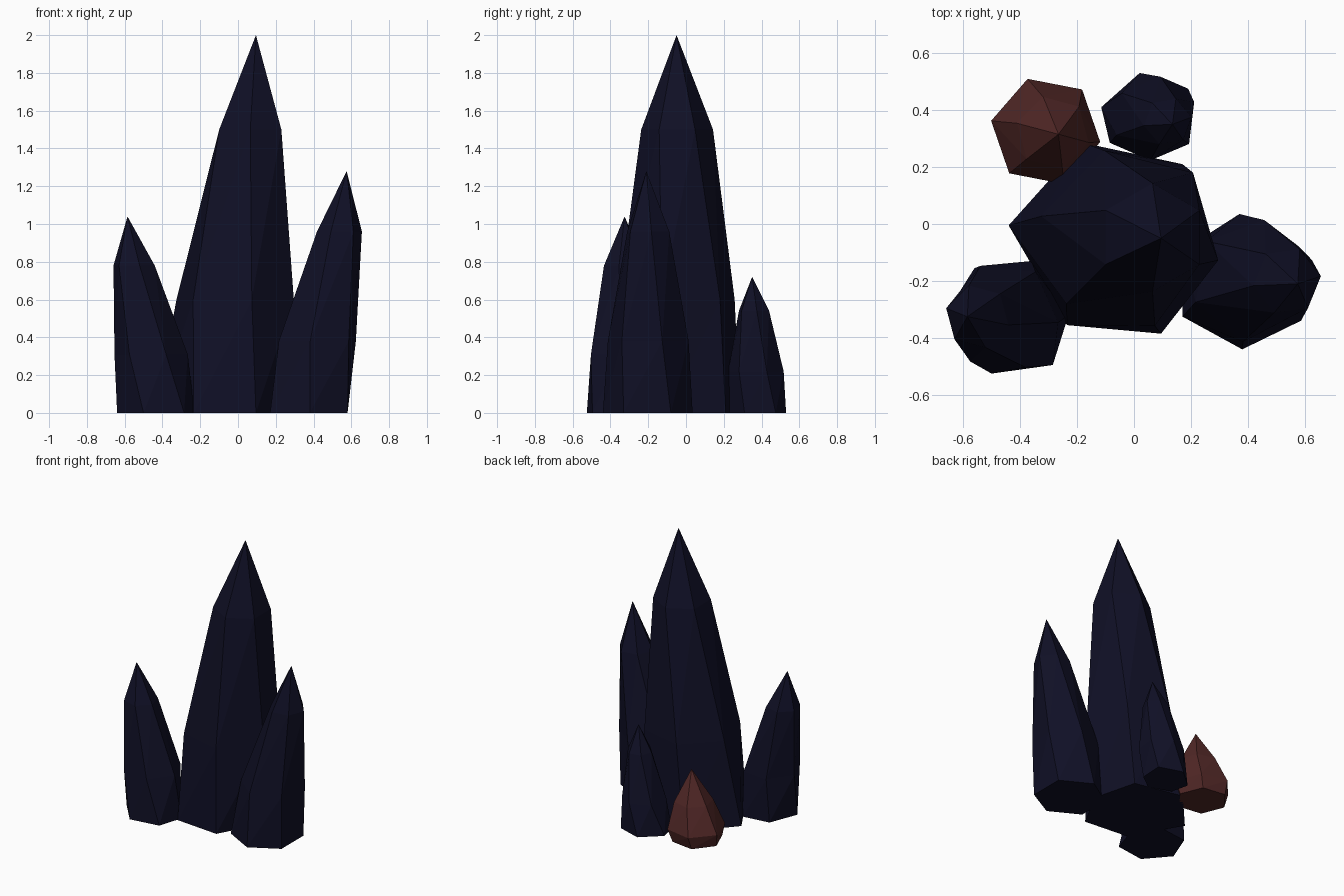
import bpy, bmesh, math

if "Cube" in bpy.data.objects:
    bpy.data.objects.remove(bpy.data.objects["Cube"])


def material(name, rgb):
    m = bpy.data.materials.new(name)
    m.diffuse_color = (*rgb, 1)
    m.use_nodes = True
    m.node_tree.nodes["Principled BSDF"].inputs["Base Color"].default_value = m.diffuse_color
    return m


navy = material("dark navy", (0.005, 0.005, 0.019))
brown = material("red brown", (0.08, 0.02, 0.019))


def hexagon(cx, cy, r, angle):
    """Six corners, counterclockwise from the given angle in degrees."""
    return [(cx + r * math.cos(math.radians(angle + 60 * k)),
             cy + r * math.sin(math.radians(angle + 60 * k))) for k in range(6)]


def crystal(name, mat, base, rings, tip):
    """Base outline, twisted hexagon rings (z, cx, cy, r, angle), then a point."""
    bm = bmesh.new()
    loops = [[bm.verts.new((x, y, 0)) for x, y in base]]
    for z, *ring in rings:
        loops.append([bm.verts.new((x, y, z)) for x, y in hexagon(*ring)])
    bm.faces.new(loops[0][::-1])
    for low, high in zip(loops, loops[1:]):
        for k in range(6):
            n = (k + 1) % 6
            bm.faces.new((low[k], low[n], high[n]))
            bm.faces.new((low[k], high[n], high[k]))
    top = bm.verts.new(tip)
    for k in range(6):
        bm.faces.new((loops[-1][k], loops[-1][(k + 1) % 6], top))
    bmesh.ops.recalc_face_normals(bm, faces=bm.faces[:])
    mesh = bpy.data.meshes.new(name)
    bm.to_mesh(mesh)
    bm.free()
    mesh.materials.append(mat)
    bpy.context.collection.objects.link(bpy.data.objects.new(name, mesh))


# Tall central crystal
crystal("main_crystal", navy,
        [(0.25, -0.1), (0.17, 0.21), (-0.18, 0.285), (-0.44, -0.005),
         (-0.235, -0.355), (0.095, -0.385)],
        [(0.6, -0.015, -0.05, 0.32, -14), (1.5, 0.065, -0.047, 0.19, -30)],
        (0.095, -0.05, 2.0))

# Leaning crystal on the front left
crystal("left_crystal", navy,
        [(-0.23, -0.32), (-0.36, -0.13), (-0.56, -0.155), (-0.64, -0.36),
         (-0.5, -0.525), (-0.285, -0.495)],
        [(0.31, -0.46, -0.325, 0.195, -6), (0.78, -0.55, -0.325, 0.113, -15)],
        (-0.585, -0.325, 1.04))

# Leaning crystal on the right
crystal("right_crystal", navy,
        [(0.58, -0.08), (0.37, 0.035), (0.175, -0.09), (0.17, -0.325),
         (0.38, -0.44), (0.58, -0.33)],
        [(0.38, 0.42, -0.2, 0.217, 20), (0.96, 0.537, -0.2, 0.12, 8)],
        (0.575, -0.21, 1.28))

# Small crystal at the back
crystal("back_crystal", navy,
        [(0.19, 0.475), (0.02, 0.53), (-0.115, 0.41), (-0.085, 0.285),
         (0.07, 0.23), (0.18, 0.31)],
        [(0.22, 0.075, 0.37, 0.148, 23), (0.54, 0.118, 0.36, 0.085, 10)],
        (0.135, 0.35, 0.72))

# Short brown crystal on the back left
crystal("brown_crystal", brown,
        hexagon(-0.315, 0.32, 0.17, -8),
        [(0.09, -0.31, 0.325, 0.195, -11), (0.27, -0.285, 0.32, 0.13, -15)],
        (-0.265, 0.315, 0.49))
